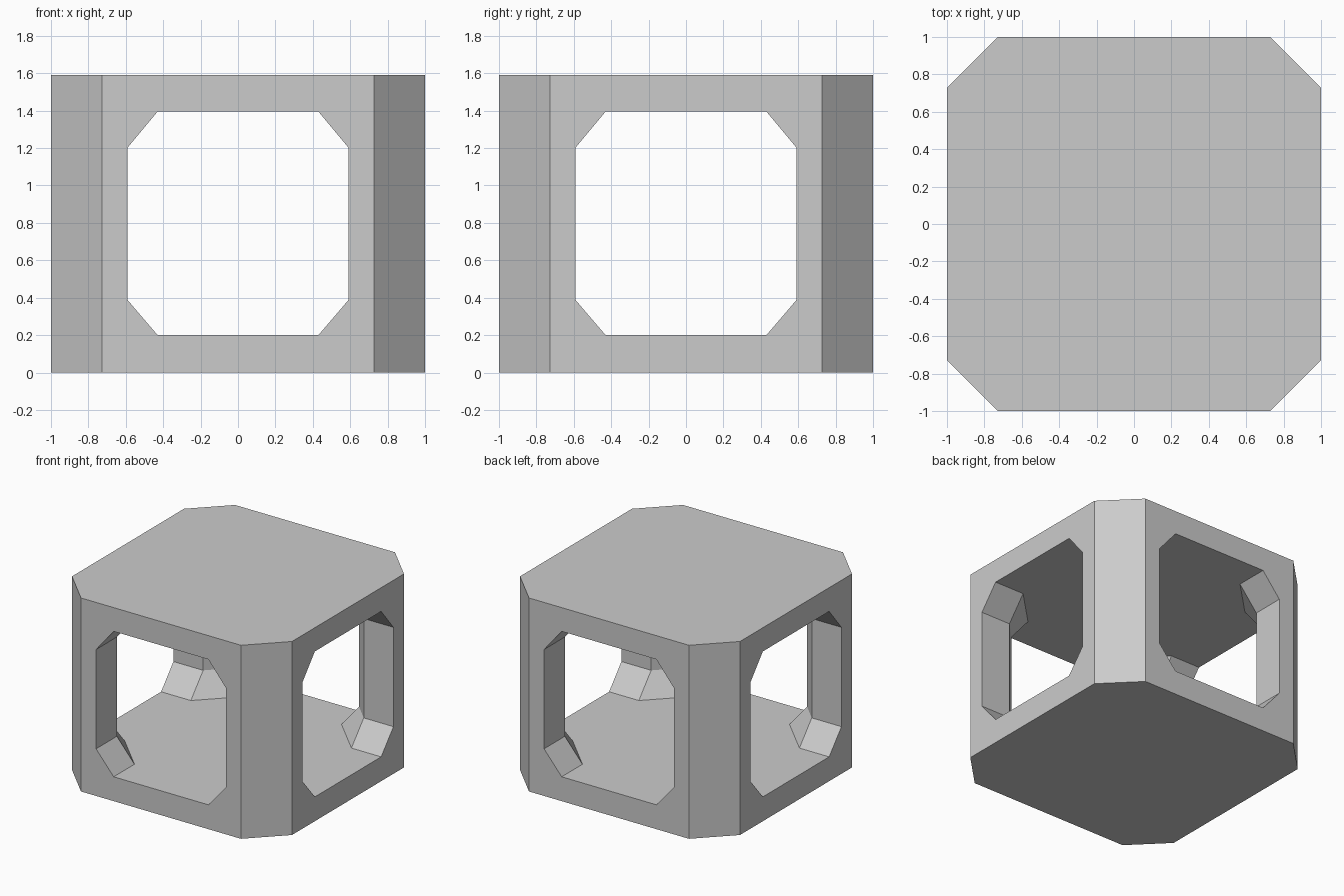
import bpy, bmesh
from math import pi
from mathutils import Matrix, Vector

if "Cube" in bpy.data.objects:
    bpy.data.objects.remove(bpy.data.objects["Cube"])

TOP = 1.59           # overall height
CUT = 0.727          # where the outer corner bevel starts
IN = 0.73            # depth of the inner end of each window
# window outline (horizontal, z), counter-clockwise
WIN = [(-.43, .2), (.43, .2), (.59, .387), (.59, TOP - .387),
       (.43, TOP - .195), (-.43, TOP - .195), (-.59, TOP - .387), (-.59, .387)]

bm = bmesh.new()


def face(pts, rot):
    bm.faces.new([bm.verts.new(rot @ Vector(p)) for p in pts])


for side in range(4):
    rot = Matrix.Rotation(side * pi / 2, 3, 'Z')
    out = [(u, -1, z) for u, z in WIN]
    inn = [(u, -IN, z) for u, z in WIN]
    rect = [(-CUT, -1, 0), (CUT, -1, 0), (CUT, -1, TOP), (-CUT, -1, TOP)]

    # outer wall around the window
    for i in range(4):
        a, b, c = 2 * i, 2 * i + 1, (2 * i + 2) % 8
        face([rect[i], rect[(i + 1) % 4], out[b], out[a]], rot)
        face([rect[(i + 1) % 4], out[c], out[b]], rot)
    # window reveal
    for i in range(8):
        j = (i + 1) % 8
        face([out[i], out[j], inn[j], inn[i]], rot)
    # outer corner bevel
    face([(CUT, -1, 0), (1, -CUT, 0), (1, -CUT, TOP), (CUT, -1, TOP)], rot)
    # inner corner post with sloped foot and head
    near = inn[1:5]
    far = [(IN, -p[0], p[2]) for p in near]
    for i in range(3):
        face([near[i], far[i], far[i + 1], near[i + 1]], rot)

# bottom, top, inner floor and inner ceiling slabs
for z, a, b in ((0, CUT, 1), (TOP, CUT, 1), (.2, .43, IN), (TOP - .195, .43, IN)):
    face([(a, -b, z), (b, -a, z), (b, a, z), (a, b, z),
          (-a, b, z), (-b, a, z), (-b, -a, z), (-a, -b, z)], Matrix.Identity(3))

bmesh.ops.remove_doubles(bm, verts=bm.verts[:], dist=0.001)
bmesh.ops.recalc_face_normals(bm, faces=bm.faces[:])
mesh = bpy.data.meshes.new("open_box_frame")
bm.to_mesh(mesh)
bm.free()
bpy.context.collection.objects.link(bpy.data.objects.new("open_box_frame", mesh))
